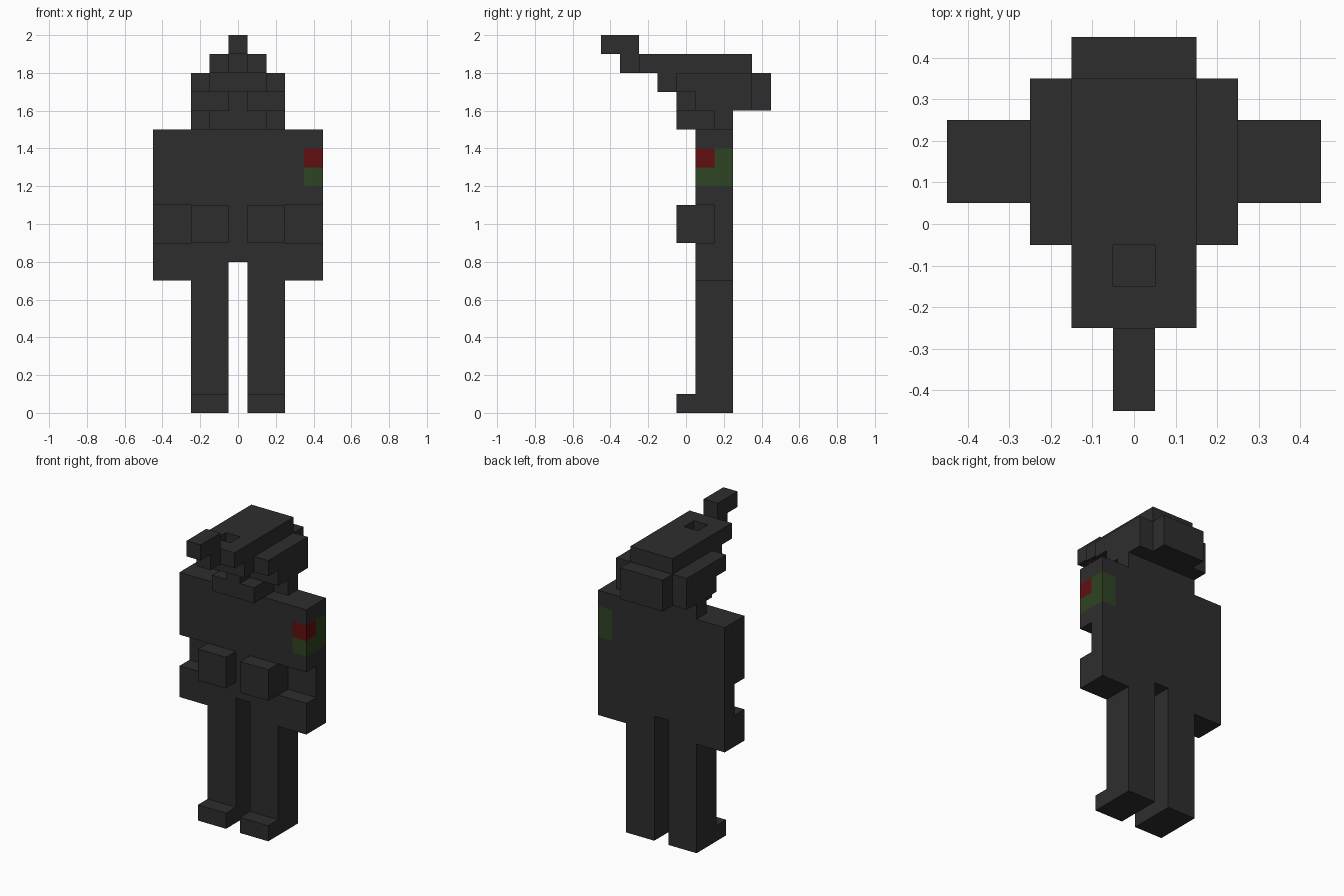
import bpy, bmesh
from mathutils import Vector

old = bpy.data.objects.get("Cube")
if old:
    bpy.data.objects.remove(old, do_unlink=True)


def material(name, rgb):
    m = bpy.data.materials.new(name)
    m.use_nodes = True
    m.diffuse_color = (*rgb, 1)
    bsdf = next(n for n in m.node_tree.nodes if n.type == 'BSDF_PRINCIPLED')
    bsdf.inputs["Base Color"].default_value = (*rgb, 1)
    return m


CHARCOAL = material("charcoal", (0.027, 0.027, 0.027))
RED = material("dark red", (0.12, 0.0045, 0.0045))
GREEN = material("dark green", (0.027, 0.056, 0.017))


def finish(name, bm, mats=(CHARCOAL,)):
    bmesh.ops.recalc_face_normals(bm, faces=bm.faces)
    me = bpy.data.meshes.new(name)
    bm.to_mesh(me)
    bm.free()
    for m in mats:
        me.materials.append(m)
    ob = bpy.data.objects.new(name, me)
    bpy.context.collection.objects.link(ob)
    return ob


def box_mesh(x, y, z):
    bm = bmesh.new()
    bmesh.ops.create_cube(bm, size=1)
    for v in bm.verts:
        v.co = [r[0] if c < 0 else r[1] for c, r in zip(v.co, (x, y, z))]
    return bm


def box(name, x, y, z):
    return finish(name, box_mesh(x, y, z))


def extrude_profile(profile, x0, x1):
    """Extrude a (y, z) outline from x0 to x1."""
    bm = bmesh.new()
    face = bm.faces.new([bm.verts.new((x0, y, z)) for y, z in profile])
    out = bmesh.ops.extrude_face_region(bm, geom=[face])["geom"]
    verts = [g for g in out if isinstance(g, bmesh.types.BMVert)]
    bmesh.ops.translate(bm, verts=verts, vec=(x1 - x0, 0, 0))
    return bm


def cut(bm, axis, values):
    normal = Vector([float(i == axis) for i in range(3)])
    for v in values:
        bmesh.ops.bisect_plane(bm, geom=bm.verts[:] + bm.edges[:] + bm.faces[:],
                               plane_co=normal * v, plane_no=normal)


# Torso
box("torso", (-.25, .25), (.05, .25), (.8, 1.5))

# Arm outline with the recess at the wrist
ARM = [(.05, .7), (.25, .7), (.25, 1.5), (.05, 1.5), (.05, 1.1),
       (.15, 1.1), (.15, .9), (.05, .9)]

# Limbs on both sides
for side, s in (("left", 1), ("right", -1)):
    inner, outer = sorted((s * .05, s * .25))
    box(side + "_leg", (inner, outer), (.05, .25), (0, .8))
    box(side + "_foot", (inner, outer), (-.05, .05), (0, .1))
    box(side + "_hand", (inner, outer), (-.05, .05), (.9, 1.1))

    arm = extrude_profile(ARM, s * .25, s * .45)
    if s > 0:
        # Sleeve badge wrapping round the outer edge of the left arm
        cut(arm, 0, [.35])
        cut(arm, 1, [.15])
        cut(arm, 2, [1.2, 1.3, 1.4])
        for f in arm.faces:
            c = f.calc_center_median()
            if c.x > .35 and 1.2 < c.z < 1.4:
                f.material_index = 1 if c.z > 1.3 and c.y < .15 else 2
    finish(side + "_arm", arm, (CHARCOAL, RED, GREEN))

# Neck, jaw and face
box("neck", (-.25, .25), (.15, .25), (1.5, 1.6))
box("jaw", (-.15, .15), (-.05, .15), (1.5, 1.6))
box("nose", (-.05, .05), (-.05, .05), (1.6, 1.7))
box("face", (-.25, .25), (.05, .35), (1.6, 1.7))

# Upper head
box("skull", (-.25, .25), (-.05, .35), (1.7, 1.8))
box("brow", (-.15, .15), (-.15, -.05), (1.7, 1.8))
box("back_of_head", (-.15, .15), (.35, .45), (1.6, 1.8))

# Flat crown with a small square pit
crown = box_mesh((-.15, .15), (-.25, .35), (1.8, 1.9))
cut(crown, 0, [-.05, .05])
cut(crown, 1, [-.15, -.05])
pit = [f for f in crown.faces if f.normal.z > .5
       and (f.calc_center_median() - Vector((0, -.1, 1.9))).length < .01]
out = bmesh.ops.extrude_face_region(crown, geom=pit)["geom"]
bmesh.ops.delete(crown, geom=pit, context='FACES_ONLY')
bmesh.ops.translate(crown, vec=(0, 0, -.098),
                    verts=[g for g in out if isinstance(g, bmesh.types.BMVert)])
finish("crown", crown)

# Stepped forelock
box("forelock_base", (-.05, .05), (-.35, -.25), (1.8, 1.9))
box("forelock_tip", (-.05, .05), (-.45, -.25), (1.9, 2.0))
